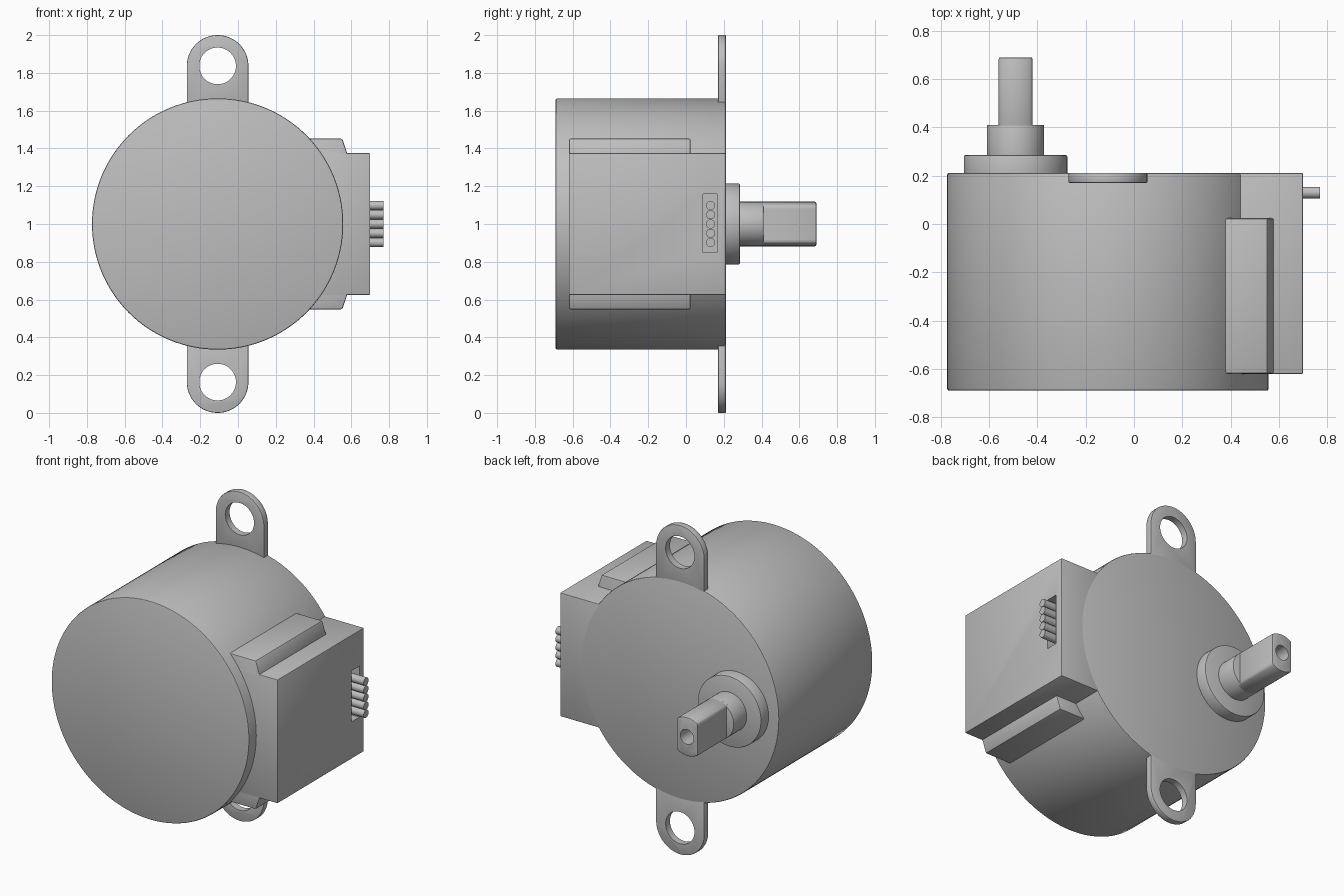
import bpy, bmesh
from math import sin, cos, pi
from mathutils import Matrix

cube = bpy.data.objects.get("Cube")
if cube:
    bpy.data.objects.remove(cube, do_unlink=True)

grey = bpy.data.materials.new("metal grey")
grey.use_nodes = True
grey.diffuse_color = (0.52, 0.52, 0.52, 1)
grey.node_tree.nodes["Principled BSDF"].inputs["Base Color"].default_value = grey.diffuse_color

BODY_X, MID_Z, BACK = -0.108, 1.0, 0.212
SHAFT_X = -0.49


def circle(x, z, r, n=96):
    return [(x + r * cos(2 * pi * i / n), z + r * sin(2 * pi * i / n)) for i in range(n)]


def prism(name, profile, y0, y1, bevel=0.0, cutters=()):
    """Extrude an (x, z) profile along y, round its edges, then cut holes."""
    bm = bmesh.new()
    face = bm.faces.new([bm.verts.new((x, y0, z)) for x, z in profile])
    out = bmesh.ops.extrude_face_region(bm, geom=[face])
    verts = [g for g in out["geom"] if isinstance(g, bmesh.types.BMVert)]
    bmesh.ops.translate(bm, verts=verts, vec=(0, y1 - y0, 0))
    bmesh.ops.recalc_face_normals(bm, faces=bm.faces)
    mesh = bpy.data.meshes.new(name)
    bm.to_mesh(mesh)
    bm.free()
    mesh.materials.append(grey)
    obj = bpy.data.objects.new(name, mesh)
    bpy.context.collection.objects.link(obj)
    if bevel:
        mod = obj.modifiers.new("rounded edges", "BEVEL")
        mod.width, mod.segments, mod.limit_method = bevel, 2, "ANGLE"
    for cutter in cutters:
        mod = obj.modifiers.new("hole", "BOOLEAN")
        mod.operation, mod.solver, mod.object = "DIFFERENCE", "EXACT", cutter
        cutter.hide_render = True
    # Bake the modifiers, then drop the cutters
    bpy.ops.object.select_all(action="DESELECT")
    obj.select_set(True)
    bpy.context.view_layer.objects.active = obj
    bpy.ops.object.convert(target="MESH")
    bpy.ops.object.shade_smooth_by_angle(angle=pi / 6)
    for cutter in cutters:
        bpy.data.objects.remove(cutter, do_unlink=True)
    return obj


def rect(x0, x1, z0, z1):
    return [(x0, z0), (x1, z0), (x1, z1), (x0, z1)]


# Round can
prism("motor_can", circle(BODY_X, MID_Z, 0.665, 128), -0.69, BACK, 0.008)

# Mounting ears, above and below
R, EAR = 0.163, 0.837
for name, s in (("upper_ear", 1), ("lower_ear", -1)):
    arc = [(BODY_X + R * cos(pi * i / 32), MID_Z + s * (EAR + R * sin(pi * i / 32)))
           for i in range(33)]
    root = [(BODY_X - R, MID_Z + s * 0.61), (BODY_X + R, MID_Z + s * 0.61)]
    hole = prism("ear_hole", circle(BODY_X, MID_Z + s * EAR, 0.097, 48), 0, 0.4)
    prism(name, arc + root, 0.17, BACK - 0.0005, 0.005, [hole])

# Wiring cover with a recessed slot, and its wider flange
slot = prism("slot", rect(0.62, 0.8, 0.85, 1.16), 0.09, 0.165)
prism("wiring_cover", rect(0.3, 0.7, 0.624, 1.376), -0.62, BACK - 0.0005, 0.006, [slot])
upper = [(0.3, 0.452), (0.552, 0.452), (0.58, 0.37)]
flange = [(x, MID_Z + z) for x, z in upper] + [(x, MID_Z - z) for x, z in reversed(upper)]
prism("cover_flange", flange, -0.619, 0.024, 0.008)

# Five wire ends poking out of the slot
for i in range(5):
    wire = prism(f"wire_{i + 1}", circle(0, 0, 0.024, 20), -0.6, -0.77)
    turn = Matrix.Rotation(pi / 2, 4, "Z")
    wire.data.transform(Matrix.Translation((0, 0.13, MID_Z + 0.049 * (i - 2))) @ turn)

# Offset output boss and shaft
prism("shaft_boss", circle(SHAFT_X, MID_Z, 0.214), 0.15, 0.285, 0.006)
prism("shaft_collar", circle(SHAFT_X, MID_Z, 0.118, 64), 0.2, 0.41, 0.003)

# Shaft tip with two flats and a centre hole
tip = [(SHAFT_X + max(-0.07, min(0.07, x)), z) for x, z in circle(0, MID_Z, 0.118, 64)]
bore = prism("bore", circle(SHAFT_X, MID_Z, 0.045, 32), 0.55, 0.8)
prism("shaft_tip", tip, 0.38, 0.69, 0.008, [bore])
